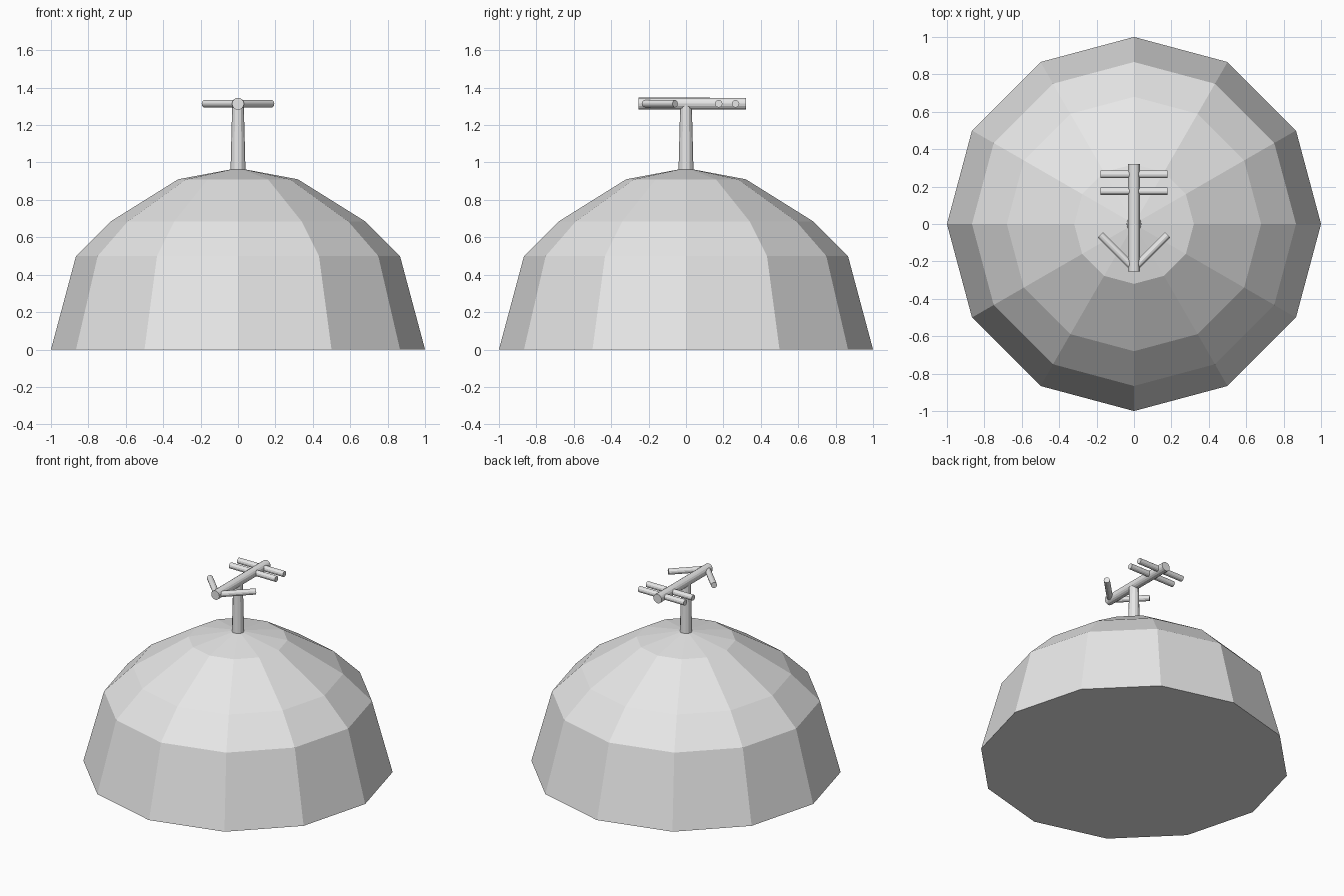
import bpy
import bmesh
import math
from mathutils import Vector

cube = bpy.data.objects.get("Cube")
if cube:
    bpy.data.objects.remove(cube)

grey = bpy.data.materials.new("light grey")
grey.use_nodes = True
colour = (0.8, 0.8, 0.8, 1)
grey.diffuse_color = colour
grey.node_tree.nodes["Principled BSDF"].inputs["Base Color"].default_value = colour


def add_object(name, bm):
    bmesh.ops.recalc_face_normals(bm, faces=bm.faces)
    mesh = bpy.data.meshes.new(name)
    bm.to_mesh(mesh)
    bm.free()
    mesh.materials.append(grey)
    obj = bpy.data.objects.new(name, mesh)
    bpy.context.collection.objects.link(obj)
    return obj


def rod(name, start, end, r1, r2=None, sides=12):
    """Capped, optionally tapered rod between two points."""
    start, end = Vector(start), Vector(end)
    axis = end - start
    bm = bmesh.new()
    bmesh.ops.create_cone(bm, cap_ends=True, segments=sides, radius1=r1,
                          radius2=r1 if r2 is None else r2, depth=axis.length)
    obj = add_object(name, bm)
    obj.location = (start + end) / 2
    obj.rotation_mode = "QUATERNION"
    obj.rotation_quaternion = axis.to_track_quat("Z", "Y")
    return obj


# Faceted dome: rings of (radius, height), closed below and pointed on top
SIDES = 12
bm = bmesh.new()
rings = []
for radius, height in [(1, 0), (0.866, 0.5), (0.68, 0.685), (0.32, 0.91)]:
    rings.append([bm.verts.new((radius * math.cos(a), radius * math.sin(a), height))
                  for a in (math.tau * i / SIDES for i in range(SIDES))])
apex = bm.verts.new((0, 0, 0.97))
bm.faces.new(rings[0])
for i in range(SIDES):
    j = (i + 1) % SIDES
    for low, high in zip(rings, rings[1:]):
        bm.faces.new((low[i], low[j], high[j], high[i]))
    bm.faces.new((rings[-1][i], rings[-1][j], apex))
add_object("dome", bm)

# Upright post and the arrow shaft lying across it
Z = 1.314
rod("post", (0, 0, 0.955), (0, 0, Z), 0.04, 0.031)
rod("arrow_shaft", (0, -0.255, Z), (0, 0.32, Z), 0.032, sides=16)

# Arrow tail crossbars
for name, y in [("front_crossbar", 0.175), ("rear_crossbar", 0.265)]:
    rod(name, (-0.18, y, Z), (0.18, y, Z), 0.02)

# Swept arrowhead barbs
for name, side in [("left_barb", 1), ("right_barb", -1)]:
    rod(name, (0, -0.238, Z), (side * 0.18, -0.058, Z), 0.02)
